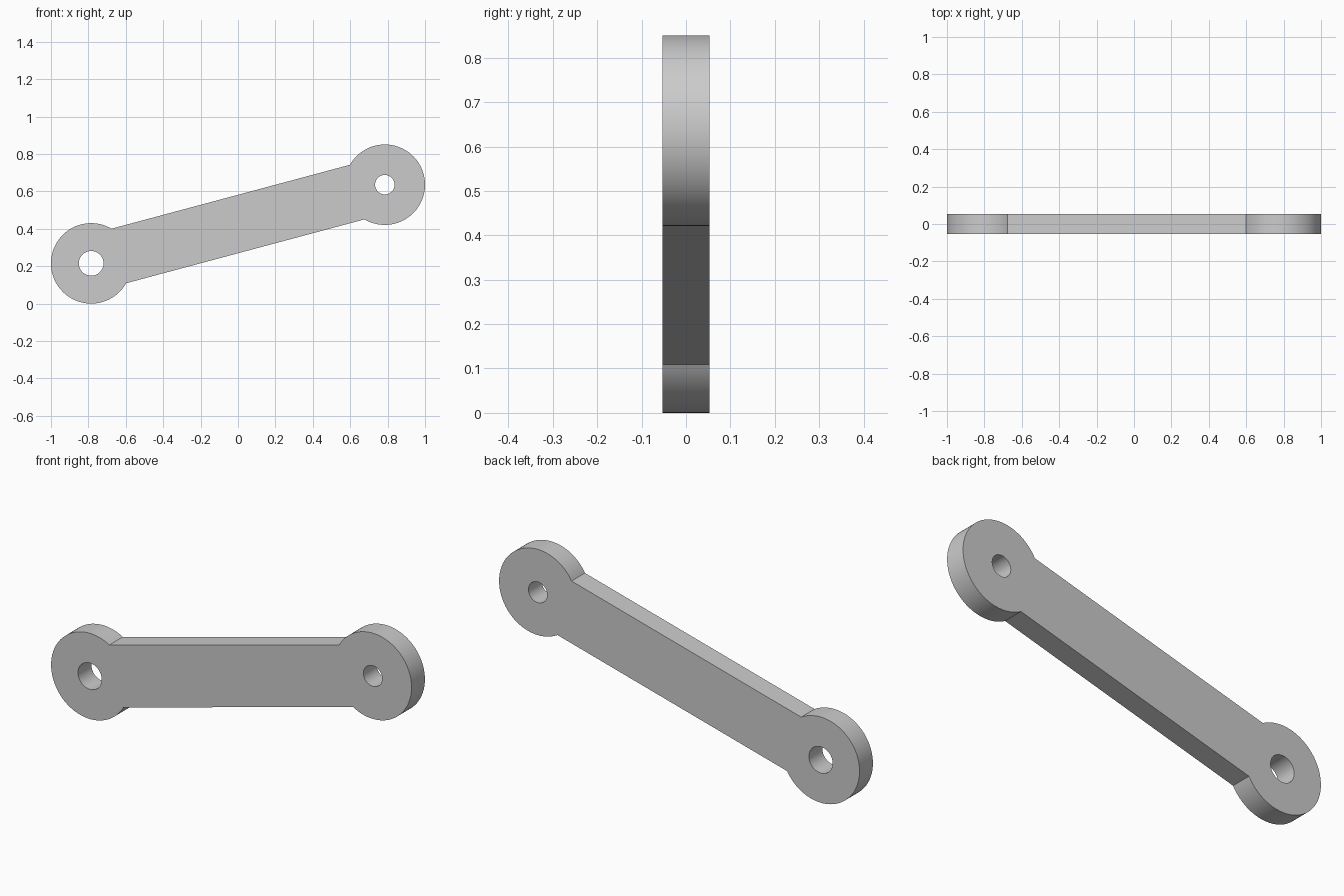
import bpy
import bmesh
from math import sin, cos, tan, atan2, pi, radians, sqrt
from mathutils import Matrix

if "Cube" in bpy.data.objects:
    bpy.data.objects.remove(bpy.data.objects["Cube"], do_unlink=True)

EYE_R, HALF_WIDTH, HALF_DEPTH = 0.215, 0.151, 0.053
TILT = radians(15)
REACH = 0.785 / cos(TILT)            # eye centre distance from the middle
HOLES = ((-REACH, 0.066), (REACH, 0.052))


def arc(cx, r, start, end, steps):
    return [(cx + r * cos(start + (end - start) * i / steps),
             r * sin(start + (end - start) * i / steps)) for i in range(steps + 1)]


def add_loop(curve, points):
    spline = curve.splines.new('POLY')
    spline.points.add(len(points) - 1)
    for p, (x, y) in zip(spline.points, points):
        p.co = (x, y, 0, 1)
    spline.use_cyclic_u = True


# Outline: two round eyes joined by a straight bar, with a pin hole in each
curve = bpy.data.curves.new("link_arm_profile", 'CURVE')
curve.dimensions = '2D'
curve.fill_mode = 'BOTH'
curve.extrude = HALF_DEPTH
join = atan2(HALF_WIDTH, sqrt(EYE_R ** 2 - HALF_WIDTH ** 2))
add_loop(curve, arc(-REACH, EYE_R, join, 2 * pi - join, 72)
         + arc(REACH, EYE_R, join - pi, pi - join, 72))
for cx, r in HOLES:
    add_loop(curve, arc(cx, r, 0, 2 * pi, 48)[:-1])

arm = bpy.data.objects.new("link_arm", curve)
bpy.context.collection.objects.link(arm)
bpy.ops.object.select_all(action='DESELECT')
arm.select_set(True)
bpy.context.view_layer.objects.active = arm
bpy.ops.object.convert(target='MESH')
arm = bpy.context.object
arm.name = "link_arm"

# Stand upright, tilt and rest on the ground
height = EYE_R + 0.785 * tan(TILT)
bm = bmesh.new()
bm.from_mesh(arm.data)
bmesh.ops.remove_doubles(bm, verts=bm.verts, dist=0.0001)
bmesh.ops.recalc_face_normals(bm, faces=bm.faces)
bm.transform(Matrix.Translation((0, 0, height))
             @ Matrix.Rotation(pi / 2, 4, 'X') @ Matrix.Rotation(TILT, 4, 'Z'))
bm.to_mesh(arm.data)
bm.free()

# Plain grey finish
grey = bpy.data.materials.new("plain_grey")
grey.use_nodes = True
colour = (0.6, 0.6, 0.6, 1)
grey.diffuse_color = colour
grey.node_tree.nodes["Principled BSDF"].inputs["Base Color"].default_value = colour
arm.data.materials.clear()
arm.data.materials.append(grey)
bpy.ops.object.shade_smooth_by_angle(angle=radians(30))
